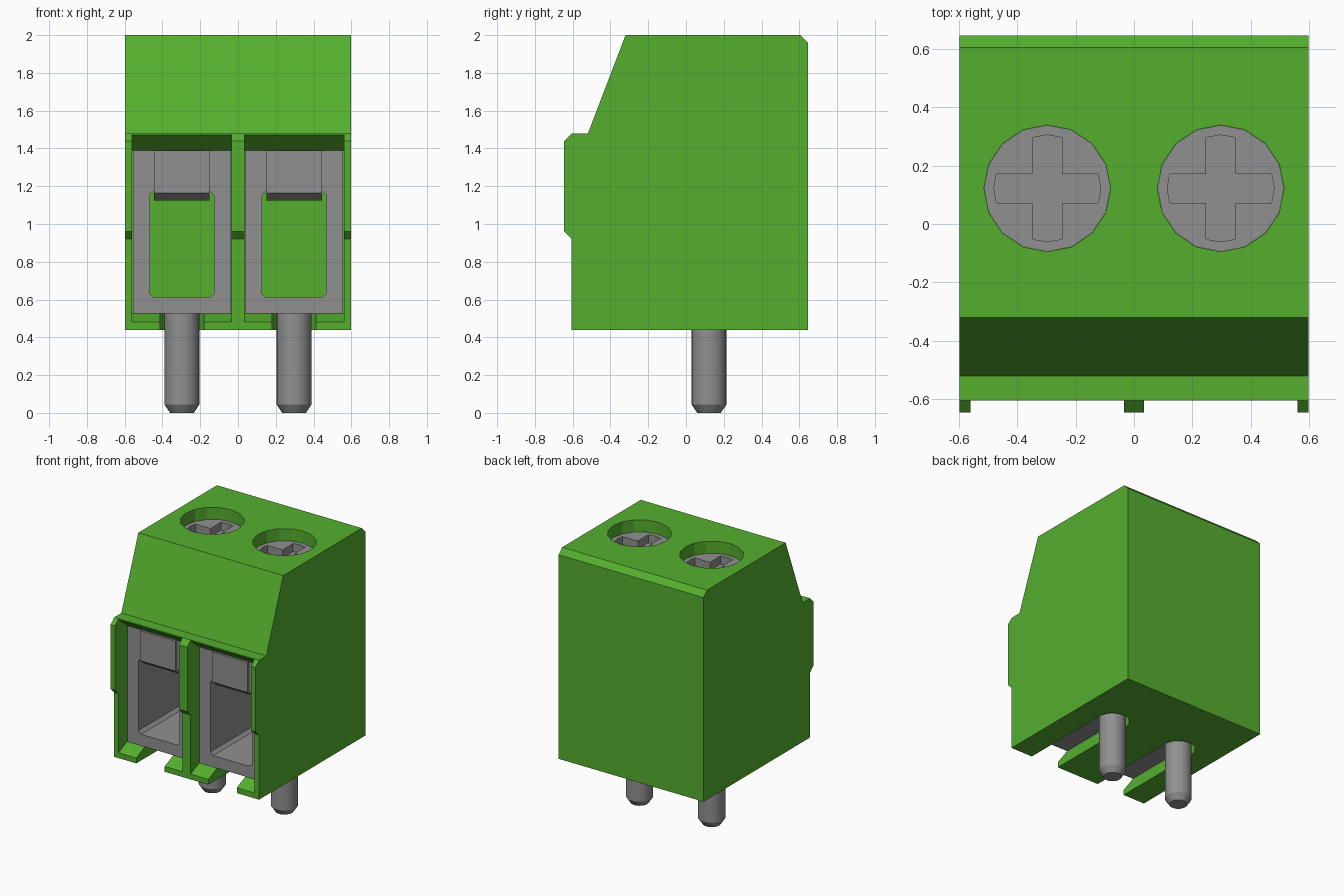
import bpy, bmesh, math

cube = bpy.data.objects.get("Cube")
if cube:
    bpy.data.objects.remove(cube, do_unlink=True)


def material(name, color):
    m = bpy.data.materials.new(name)
    m.use_nodes = True
    m.diffuse_color = (*color, 1)
    bsdf = next(n for n in m.node_tree.nodes if n.type == 'BSDF_PRINCIPLED')
    bsdf.inputs["Base Color"].default_value = (*color, 1)
    return m


GREEN = material("housing green", (0.09, 0.43, 0.028))
METAL = material("metal grey", (0.28, 0.28, 0.28))


def prism(name, pts, axis, lo, hi, mat):
    """Extrude a 2D outline: axis x takes (y, z), y takes (x, z), z takes (x, y)."""
    place = {'x': lambda a, b, t: (t, a, b),
             'y': lambda a, b, t: (a, t, b),
             'z': lambda a, b, t: (a, b, t)}[axis]
    bm = bmesh.new()
    rings = [[bm.verts.new(place(a, b, t)) for a, b in pts] for t in (lo, hi)]
    n = len(pts)
    for ring in rings:
        bm.faces.new(ring)
    for i in range(n):
        j = (i + 1) % n
        bm.faces.new((rings[0][i], rings[0][j], rings[1][j], rings[1][i]))
    bmesh.ops.recalc_face_normals(bm, faces=bm.faces)
    mesh = bpy.data.meshes.new(name)
    bm.to_mesh(mesh)
    bm.free()
    mesh.materials.append(mat)
    ob = bpy.data.objects.new(name, mesh)
    bpy.context.collection.objects.link(ob)
    return ob


def activate(ob):
    bpy.ops.object.select_all(action='DESELECT')
    ob.select_set(True)
    bpy.context.view_layer.objects.active = ob


def cut(target, cutter):
    """Subtract the cutter from the target, then discard it."""
    cutter.hide_render = True
    activate(target)
    mod = target.modifiers.new("cut", 'BOOLEAN')
    mod.operation = 'DIFFERENCE'
    mod.solver = 'EXACT'
    mod.object = cutter
    bpy.ops.object.modifier_apply(modifier=mod.name)
    bpy.data.objects.remove(cutter, do_unlink=True)


def circle(cx, cy, r, n, start=0.0, sweep=math.tau):
    steps = n if sweep == math.tau else n - 1
    return [(cx + r * math.cos(start + sweep * i / steps),
             cy + r * math.sin(start + sweep * i / steps)) for i in range(n)]


HALF = 0.597       # half width of the block
PITCH = 0.297      # pole centre offset
BAY = 0.263        # half width of a wire bay
PIN_Y = 0.122      # screw and pin centre

# Housing
housing = prism("housing", [(-0.605, 0.44), (0.645, 0.44), (0.645, 1.96), (0.605, 2.0),
                            (-0.32, 2.0), (-0.52, 1.478), (-0.605, 1.478)],
                'x', -HALF, HALF, GREEN)

# Raised ribs beside the wire bays
rib = [(-0.605, 0.92), (-0.645, 0.96), (-0.645, 1.44), (-0.605, 1.478)]
for name, lo, hi in (("right_rib", -HALF, -PITCH - BAY),
                     ("middle_rib", -PITCH + BAY, PITCH - BAY),
                     ("left_rib", PITCH + BAY, HALF)):
    prism(name, rib, 'x', lo, hi, GREEN)

for side, cx in (("right", -PITCH), ("left", PITCH)):
    # Wire bay with sloped upper and lower lips
    bay = [(-0.7, 1.47), (-0.605, 1.47), (-0.505, 1.39), (0.45, 1.39),
           (0.45, 0.525), (-0.505, 0.525), (-0.605, 0.48), (-0.7, 0.48)]
    cut(housing, prism("bay_cutter", bay, 'x', cx - BAY, cx + BAY, GREEN))
    # Round-ended pin slot in the underside
    slot = [(cx + 0.117, -0.7)] + circle(cx, PIN_Y, 0.117, 13, 0, math.pi) + [(cx - 0.117, -0.7)]
    cut(housing, prism("slot_cutter", slot, 'z', 0.4, 0.54, GREEN))
    # Screw hole
    cut(housing, prism("hole_cutter", circle(cx, PIN_Y, 0.217, 16), 'z', 1.8, 2.1, GREEN))

    # Wire cage with a chamfered through opening
    w, c = 0.26, 0.525
    cage = prism(side + "_wire_cage", [(cx - w, c), (cx + w, c), (cx + w, 1.389), (cx - w, 1.389)],
                 'y', -0.505, 0.449, METAL)
    w, k, z0, z1 = 0.17, 0.022, 0.61, 1.175
    opening = [(cx - w + k, z0), (cx + w - k, z0), (cx + w, z0 + k), (cx + w, z1 - k),
               (cx + w - k, z1), (cx - w + k, z1), (cx - w, z1 - k), (cx - w, z0 + k)]
    cut(cage, prism("opening_cutter", opening, 'y', -0.6, 0.6, METAL))

    # Clamp plate at the top of the opening
    prism(side + "_clamp_plate", [(-0.52, 1.388), (-0.52, 1.165), (-0.47, 1.125),
                                  (0.3, 1.125), (0.3, 1.388)],
          'x', cx - 0.147, cx + 0.147, METAL)

    # Screw head with a cross recess
    screw = prism(side + "_screw", circle(cx, PIN_Y, 0.2165, 16), 'z', 1.75, 1.91, METAL)
    cross = []
    for i in range(4):
        s, t = math.sin(i * math.pi / 2), math.cos(i * math.pi / 2)
        for a, b in ((0.174, -0.05), (0.183, 0), (0.174, 0.05), (0.05, 0.05)):
            cross.append((cx + a * t - b * s, PIN_Y + a * s + b * t))
    cut(screw, prism("cross_cutter", cross, 'z', 1.85, 2.0, METAL))

    # Solder pin with a chamfered tip
    pin = prism(side + "_pin", circle(cx, PIN_Y, 0.0925, 24), 'z', 0, 0.53, METAL)
    bm = bmesh.new()
    bm.from_mesh(pin.data)
    tip = [e for e in bm.edges if all(v.co.z < 0.01 for v in e.verts)]
    bmesh.ops.bevel(bm, geom=tip, offset=0.03, segments=1, affect='EDGES')
    for v in bm.verts:
        if 0.001 < v.co.z < 0.1:
            v.co.z = 0.045
    bm.to_mesh(pin.data)
    bm.free()
    activate(pin)
    bpy.ops.object.shade_smooth_by_angle(angle=math.radians(30))
